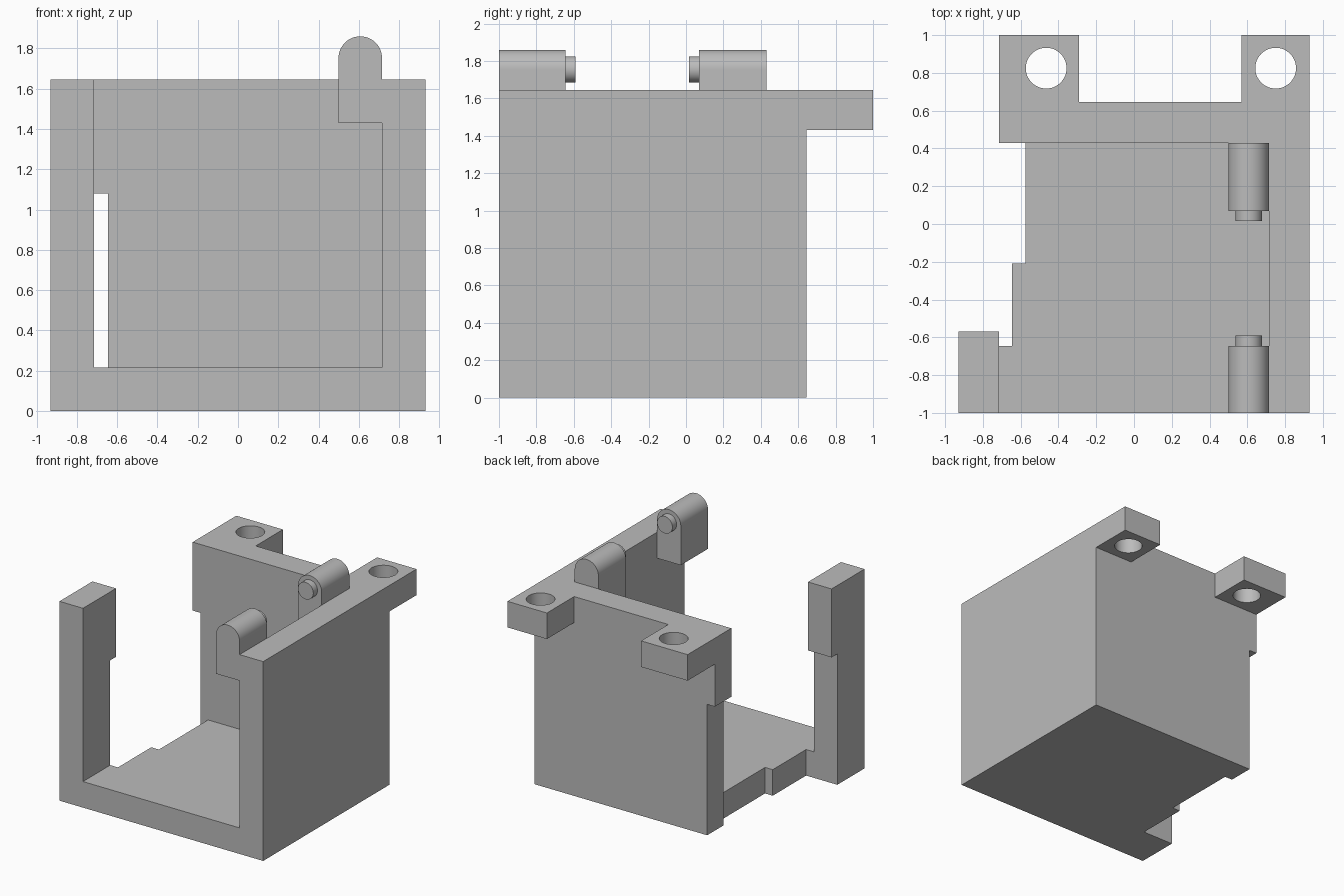
import bpy, bmesh, math
from mathutils import Vector

cube = bpy.data.objects.get("Cube")
if cube:
    bpy.data.objects.remove(cube, do_unlink=True)

grey = bpy.data.materials.new("plain grey")
grey.use_nodes = True
grey.diffuse_color = (0.5, 0.5, 0.5, 1)
grey.node_tree.nodes["Principled BSDF"].inputs["Base Color"].default_value = (0.5, 0.5, 0.5, 1)

# Shared levels
H = 1.645             # wall height
T = 0.215             # wall thickness
STEP = 1.08           # height of the side notches
LUG_X, LUG_R = 0.607, 0.108
PIN_Z = 1.755


def prism(name, outline, axis, start, end):
    """Extrude a closed 2D outline along an axis from start to end."""
    place = {"x": lambda a, b, d: (d, a, b),
             "y": lambda a, b, d: (a, d, b),
             "z": lambda a, b, d: (a, b, d)}[axis]
    bm = bmesh.new()
    face = bm.faces.new([bm.verts.new(place(a, b, start)) for a, b in outline])
    out = bmesh.ops.extrude_face_region(bm, geom=[face])
    verts = [g for g in out["geom"] if isinstance(g, bmesh.types.BMVert)]
    bmesh.ops.translate(bm, verts=verts, vec=Vector(place(0, 0, end - start)))
    bmesh.ops.recalc_face_normals(bm, faces=bm.faces)
    mesh = bpy.data.meshes.new(name)
    bm.to_mesh(mesh)
    bm.free()
    mesh.materials.append(grey)
    obj = bpy.data.objects.new(name, mesh)
    bpy.context.collection.objects.link(obj)
    return obj


def rect(a0, a1, b0, b1):
    return [(a0, b0), (a1, b0), (a1, b1), (a0, b1)]


def arc(ca, cb, r, sweep=2 * math.pi, n=48):
    count = n if sweep >= 2 * math.pi else n + 1
    return [(ca + r * math.cos(sweep * i / n), cb + r * math.sin(sweep * i / n))
            for i in range(count)]


def smooth(obj):
    bpy.ops.object.select_all(action="DESELECT")
    obj.select_set(True)
    bpy.context.view_layer.objects.active = obj
    bpy.ops.object.shade_smooth_by_angle(angle=math.radians(30))


# Floor with a stepped open edge
prism("floor", [(-0.93, -1), (0.715, -1), (0.715, 0.43), (-0.575, 0.43),
                (-0.575, -0.21), (-0.645, -0.21), (-0.645, -0.645), (-0.93, -0.645)],
      "z", 0, T)

# Walls and corner post, the latter two wider above the notch
prism("side_wall", rect(-1, 0.645, 0, H), "x", 0.715, 0.93)
prism("back_wall", [(-0.645, 0), (0.715, 0), (0.715, H), (-0.715, H),
                    (-0.715, STEP), (-0.645, STEP)], "y", 0.43, 0.645)
prism("corner_post", [(-1, T), (-0.645, T), (-0.645, STEP), (-0.57, STEP),
                      (-0.57, H), (-1, H)], "x", -0.93, -0.715)

# Rear mounting tabs with through holes
for name, x0, x1, hole_x in (("right_tab", -0.715, -0.29, -0.465),
                             ("left_tab", 0.57, 0.93, 0.75)):
    tab = prism(name, rect(x0, x1, 0.645, 1), "z", H - T, H)
    cutter = prism("hole_cutter", arc(hole_x, 0.825, 0.108), "z", 1, 2)
    cutter.hide_render = True
    mod = tab.modifiers.new("hole", "BOOLEAN")
    mod.operation, mod.solver, mod.object = "DIFFERENCE", "EXACT", cutter
    bpy.ops.object.select_all(action="DESELECT")
    tab.select_set(True)
    bpy.context.view_layer.objects.active = tab
    bpy.ops.object.modifier_apply(modifier=mod.name)
    bpy.data.objects.remove(cutter, do_unlink=True)
    smooth(tab)

# Round-topped hinge lugs with pins facing each other
lug = [(LUG_X - LUG_R, H - T), (LUG_X + LUG_R, H - T)] + arc(LUG_X, PIN_Z - 0.003, LUG_R, math.pi, 24)
for side, y0, y1, p0, p1 in (("front", -1, -0.645, -0.645, -0.59),
                             ("rear", 0.07, 0.43, 0.015, 0.07)):
    smooth(prism(side + "_hinge_lug", lug, "y", y0, y1))
    smooth(prism(side + "_hinge_pin", arc(LUG_X, PIN_Z, 0.07), "y", p0, p1))
